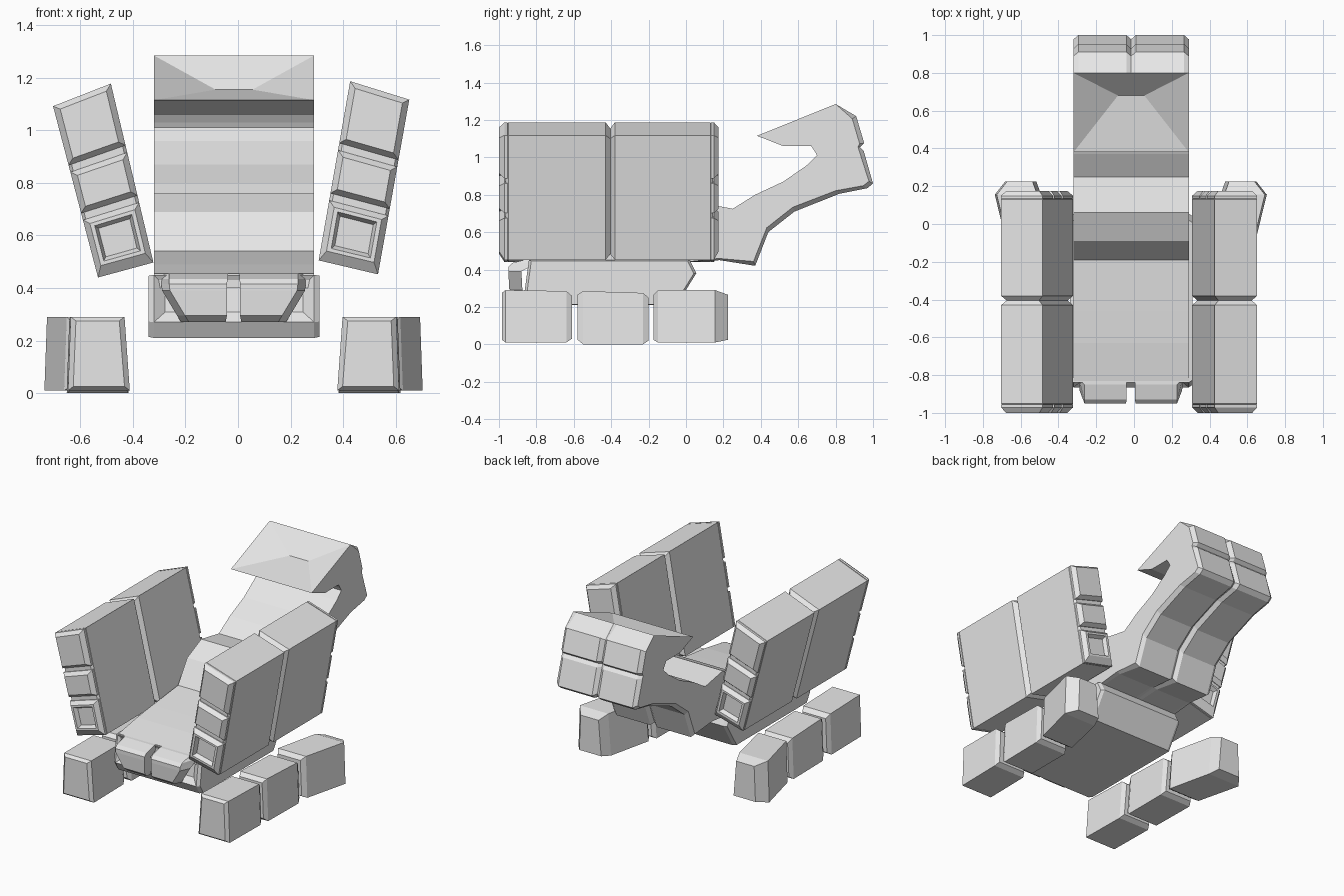
import bpy, bmesh

CX = -0.017          # symmetry plane
mat = bpy.data.materials.new("light_grey")
mat.diffuse_color = (0.8, 0.8, 0.8, 1)


def finish(name, bm):
    bmesh.ops.remove_doubles(bm, verts=bm.verts, dist=1e-5)
    bmesh.ops.recalc_face_normals(bm, faces=bm.faces)
    me = bpy.data.meshes.new(name)
    bm.to_mesh(me)
    bm.free()
    me.materials.append(mat)
    ob = bpy.data.objects.new(name, me)
    bpy.context.collection.objects.link(ob)
    return ob


def loft(bm, rings):
    """Skin a list of equal-length closed rings and cap both ends."""
    vs = [[bm.verts.new(p) for p in r] for r in rings]
    n = len(vs[0])
    for a, b in zip(vs, vs[1:]):
        for i in range(n):
            j = (i + 1) % n
            bm.faces.new((a[i], a[j], b[j], b[i]))
    bm.faces.new(vs[0])
    bm.faces.new(vs[-1])


# Seat and curved backrest: (top y, top z, back y, back z, groove depth)
XL, XR = -0.32, 0.29
C = (XL + XR) / 2
stations = [
    (0.67, 1.06, 0.80, 1.285, 0.0),
    (0.67, 1.06, 0.91, 1.22, 0.025),
    (0.67, 1.06, 0.953, 1.075, 0.025),
    (0.67, 1.06, 0.93, 1.055, 0.01),
    (0.67, 1.06, 0.95, 1.035, 0.025),
    (0.69, 1.03, 1.00, 0.86, 0.025),
    (0.70, 1.01, 0.97, 0.835, 0.025),
    (0.65, 0.96, 0.82, 0.805, 0.025),
    (0.52, 0.87, 0.58, 0.71, 0.025),
    (0.37, 0.80, 0.44, 0.60, 0.025),
    (0.25, 0.725, 0.37, 0.42, 0.025),
    (0.06, 0.76, 0.18, 0.45, 0.01),
    (-0.09, 0.69, 0.0, 0.44, 0.0),
    (-0.19, 0.54, -0.15, 0.42, 0.0),
    (-0.46, 0.51, -0.46, 0.40, 0.0),
    (-0.63, 0.49, -0.63, 0.40, 0.0),
    (-0.83, 0.455, -0.83, 0.40, 0.0),
]
rings = []
for ty, tz, by, bz, g in stations:
    k = g / ((ty - by) ** 2 + (tz - bz) ** 2) ** 0.5
    iy, iz = by + (ty - by) * k, bz + (tz - bz) * k
    rings.append([
        (XL, ty, tz), (XR, ty, tz), (XR, iy, iz), (XR - 0.025, by, bz),
        (C + 0.025, by, bz), (C, iy, iz), (C - 0.025, by, bz),
        (XL + 0.025, by, bz), (XL, iy, iz)])
bm = bmesh.new()
loft(bm, rings)
finish("seat_and_backrest", bm)

# Overhanging head visor with a dented top
bm = bmesh.new()
side = [(0.38, 1.115), (0.80, 1.285), (0.67, 1.06), (0.52, 1.06)]
l = [bm.verts.new((XL, y, z)) for y, z in side]
r = [bm.verts.new((XR, y, z)) for y, z in side]
pl = bm.verts.new((C - 0.07, 0.68, 1.155))
pr = bm.verts.new((C + 0.07, 0.68, 1.155))
for f in (l, r, (l[0], r[0], pr, pl), (l[1], r[1], pr, pl),
          (l[0], l[1], pl), (r[0], r[1], pr),
          (l[1], r[1], r[2], l[2]), (l[2], r[2], r[3], l[3]),
          (l[3], r[3], r[0], l[0])):
    bm.faces.new(f)
finish("head_visor", bm)

# Seat base with recessed front panel
prof = [(-0.84, 0.45), (-0.865, 0.27), (-0.83, 0.21), (-0.05, 0.21),
        (0.055, 0.38), (0.02, 0.45)]
bm = bmesh.new()
rings = []
for x, k in ((-0.34, 0.97), (-0.32, 1), (0.29, 1), (0.31, 0.97)):
    rings.append([(x, -0.4 + (y + 0.4) * k, 0.33 + (z - 0.33) * k)
                  for y, z in prof])
loft(bm, rings)
bmesh.ops.recalc_face_normals(bm, faces=bm.faces)
bm.faces.ensure_lookup_table()
front = min(bm.faces, key=lambda f: f.calc_center_median().y
            - (f.calc_area() > 0.05))
bmesh.ops.inset_region(bm, faces=[front], thickness=0.06, depth=-0.03)
finish("seat_base", bm)

# Pair of foot pads: (z, outer, inner, front y, back y)
pad = [(0.27, 0.20, 0.03, -0.915, -0.87),
       (0.295, 0.215, 0.025, -0.945, -0.875),
       (0.39, 0.272, 0.025, -0.95, -0.88),
       (0.415, 0.275, 0.025, -0.95, -0.83),
       (0.435, 0.275, 0.022, -0.93, -0.82),
       (0.455, 0.275, 0.022, -0.85, -0.82)]
for s, tag in ((-1, "left"), (1, "right")):
    bm = bmesh.new()
    loft(bm, [[(CX + s * o, b, z), (CX + s * (o - 0.03), f, z),
               (CX + s * i, f, z), (CX + s * i, b, z)]
              for z, o, i, f, b in pad])
    finish("foot_pad_" + tag, bm)


# Side pods: slanted boxes in two segments with three pads at each end
def pod(name, ti, to, bo, bi):
    def quad(y, u0, u1, t0, t1):
        pts = []
        for u, t in ((u0, t0), (u1, t0), (u1, t1), (u0, t1)):
            xz = [(ti[k] * (1 - u) + to[k] * u) * (1 - t)
                  + (bi[k] * (1 - u) + bo[k] * u) * t for k in (0, 1)]
            pts.append((xz[0], y, xz[1]))
        return pts

    def full(y, d):
        return quad(y, d / 0.23, 1 - d / 0.23, d / 0.68, 1 - d / 0.68)

    bm = bmesh.new()
    loft(bm, [full(-0.965, 0.012), full(-0.95, 0), full(-0.43, 0),
              full(-0.405, 0.025), full(-0.38, 0), full(0.13, 0),
              full(0.145, 0.012)])
    for y0, y1 in ((-0.955, -1.0), (0.135, 0.175)):
        ym = y0 + (y1 - y0) * 0.35
        for t0, t1, recess in ((0, 0.345, 0), (0.385, 0.625, 0),
                               (0.665, 1, 1)):
            du, dt = 0.1, 0.03
            rs = [quad(y0, 0, 1, t0, t1), quad(ym, 0, 1, t0, t1),
                  quad(y1, du, 1 - du, t0 + dt, t1 - dt * (1 + recess))]
            if recess:
                rs += [quad(y1, du * 1.7, 1 - du * 1.7, t0 + 0.05, t1 - 0.08),
                       quad(ym, du * 2.2, 1 - du * 2.2, t0 + 0.07, t1 - 0.1)]
            loft(bm, rs)
    finish(name, bm)


pod("side_pod_left", (-0.484, 1.178), (-0.704, 1.092),
    (-0.533, 0.44), (-0.322, 0.497))
pod("side_pod_right", (0.427, 1.187), (0.652, 1.117),
    (0.533, 0.452), (0.307, 0.505))

# Ground blocks, three per side: rings of (y, inner, outer, bottom, top)
blocks = {
    "front": [(-0.985, 0.415, 0.61, 0.025, 0.275), (-0.965, 0.395, 0.63, 0.01, 0.29),
              (-0.64, 0.40, 0.635, 0.01, 0.285), (-0.61, 0.415, 0.62, 0.03, 0.26)],
    "middle": [(-0.58, 0.415, 0.615, 0.025, 0.265), (-0.55, 0.40, 0.63, 0.0, 0.285),
               (-0.23, 0.40, 0.635, 0.0, 0.275), (-0.20, 0.415, 0.62, 0.02, 0.25)],
    "rear": [(-0.175, 0.42, 0.62, 0.025, 0.265), (-0.15, 0.405, 0.645, 0.01, 0.29),
             (0.155, 0.475, 0.72, 0.01, 0.29), (0.225, 0.50, 0.665, 0.025, 0.265)],
}
for s, tag in ((-1, "left"), (1, "right")):
    for part, rows in blocks.items():
        bm = bmesh.new()
        loft(bm, [[(CX + s * i, y, b), (CX + s * o, y, b),
                   (CX + s * (o - 0.01), y, t), (CX + s * (i + 0.02), y, t)]
                  for y, i, o, b, t in rows])
        finish(f"ground_block_{part}_{tag}", bm)
